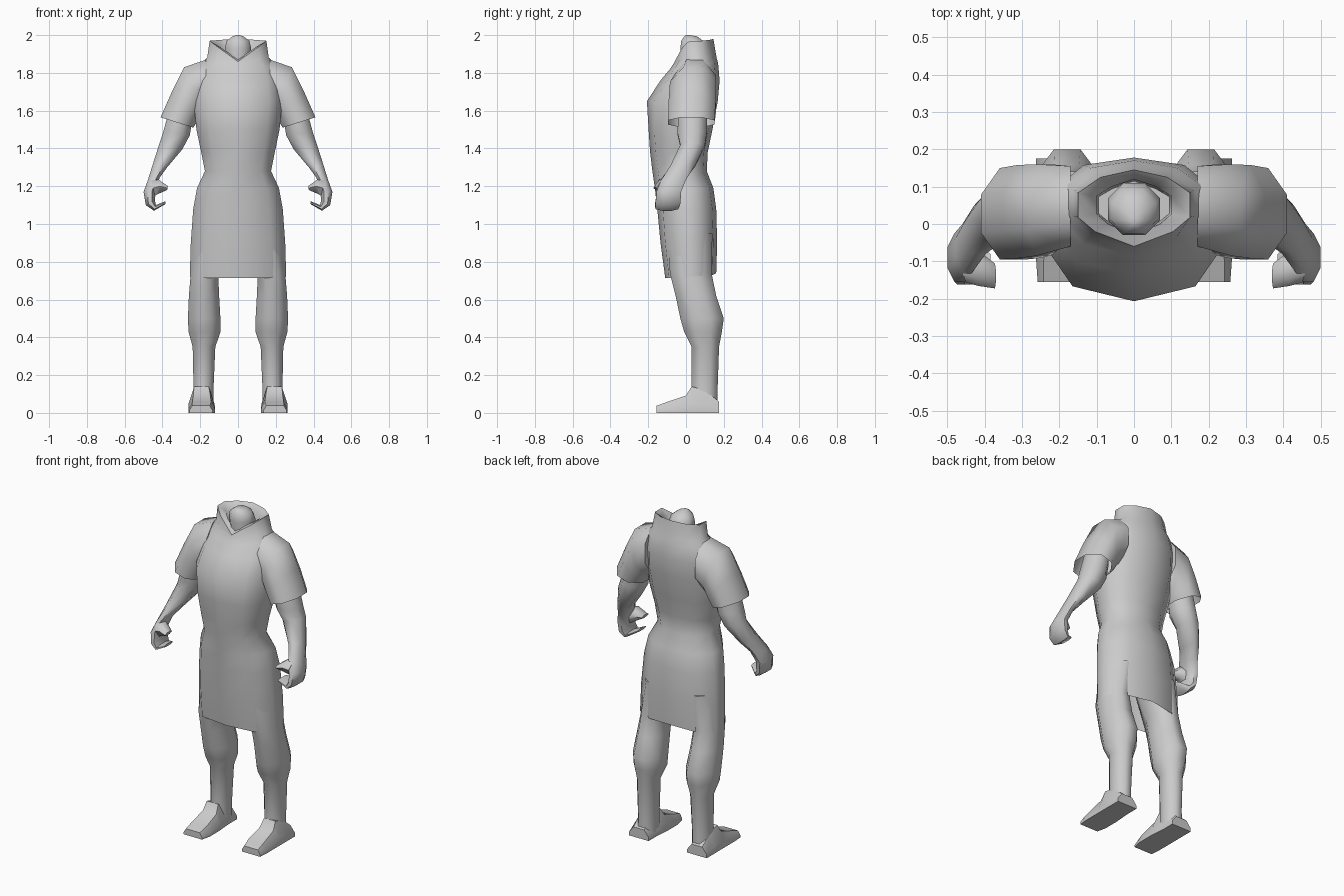
import bpy, bmesh, math

cloth = bpy.data.materials.new("plain grey")
cloth.diffuse_color = (0.6, 0.6, 0.6, 1)


def loft(name, rings, cap_start=True, cap_end=True, mirror=False, angle=60):
    """Skin a list of equal-length point rings."""
    bm = bmesh.new()
    vs = [[bm.verts.new(p) for p in r] for r in rings]
    n = len(rings[0])
    for a, b in zip(vs, vs[1:]):
        for i in range(n):
            j = (i + 1) % n
            bm.faces.new((a[i], a[j], b[j], b[i]))
    if cap_start:
        bm.faces.new(vs[0][::-1])
    if cap_end:
        bm.faces.new(vs[-1])
    bmesh.ops.recalc_face_normals(bm, faces=bm.faces)
    me = bpy.data.meshes.new(name)
    bm.to_mesh(me)
    bm.free()
    ob = bpy.data.objects.new(name, me)
    bpy.context.collection.objects.link(ob)
    me.materials.append(cloth)
    if mirror:
        ob.modifiers.new("mirror", 'MIRROR')
    bpy.ops.object.select_all(action='DESELECT')
    ob.select_set(True)
    bpy.context.view_layer.objects.active = ob
    bpy.ops.object.shade_smooth_by_angle(angle=math.radians(angle))
    return ob


def body_ring(z, w, f, b, corner=0.03):
    """Ten-sided ring, z is one height or six heights from front to back."""
    zs = z if isinstance(z, tuple) else (z,) * 6
    d = b - f
    half = [(0, f), (.7 * w, f + corner), (w, f + .38 * d),
            (w, f + .7 * d), (.6 * w, b - .02), (0, b)]
    right = [(x, y, h) for (x, y), h in zip(half, zs)]
    return right + [(-x, y, h) for x, y, h in right[4:0:-1]]


def limb_ring(xo, zo, xi, zi, yf, yb, n=8):
    """Oval ring between an outer and an inner point, yf to yb deep."""
    cx, cz, cy = (xo + xi) / 2, (zo + zi) / 2, (yf + yb) / 2
    k = 1 / math.cos(math.pi / n)
    ring = []
    for i in range(n):
        t = 2 * math.pi * (i + .5) / n
        c, s = k * math.cos(t), k * math.sin(t)
        ring.append((cx + c * (xo - xi) / 2, cy + s * (yb - yf) / 2,
                     cz + c * (zo - zi) / 2))
    return ring


# tunic with open hem, raised collar and folded-in collar lining
loft("tunic", [
    body_ring((.715, .715, .72, .725, .73, .74), .255, -.11, .16, .02),
    body_ring(.90, .25, -.135, .165, .025),
    body_ring(1.08, .237, -.152, .16),
    body_ring(1.19, .217, -.165, .145),
    body_ring(1.28, .175, -.178, .11),
    body_ring(1.38, .195, -.19, .115),
    body_ring(1.50, .22, -.198, .14),
    body_ring(1.65, .235, -.207, .168, .04),
    body_ring(1.76, .225, -.135, .178, .035),
    body_ring((1.82, 1.83, 1.845, 1.85, 1.85, 1.85), .195, -.085, .17),
    body_ring((1.85, 1.87, 1.88, 1.88, 1.88, 1.88), .163, -.065, .162),
    body_ring((1.86, 1.935, 1.97, 1.97, 1.975, 1.98), .15, -.06, .145, .04),
    body_ring((1.87, 1.92, 1.94, 1.94, 1.95, 1.95), .10, -.03, .12),
    body_ring(1.84, .095, -.025, .115),
], cap_start=False)

# neck stub
loft("neck", [limb_ring(w, z, -w, z, f, b, 8) for z, w, f, b in [
    (1.82, .06, -.02, .10), (1.93, .07, -.03, .11),
    (1.97, .06, -.025, .09), (1.993, .03, -.01, .06), (2.0, .008, .0, .02)]])

# short sleeves, open at the cuff
loft("sleeve", [limb_ring(*r) for r in [
    (.17, 1.87, .17, 1.60, -.06, .155),
    (.285, 1.83, .20, 1.57, -.085, .16),
    (.35, 1.70, .22, 1.535, -.092, .158),
    (.41, 1.565, .237, 1.51, -.095, .15)]], cap_end=False, mirror=True)

# arm running into the palm and curled fingers
loft("arm", [limb_ring(*r) for r in [
    (.36, 1.62, .24, 1.56, -.04, .11),
    (.395, 1.49, .255, 1.47, -.045, .11),
    (.415, 1.43, .295, 1.395, -.03, .10),
    (.45, 1.32, .375, 1.30, -.08, .05),
    (.478, 1.23, .415, 1.245, -.13, .00),
    (.50, 1.17, .435, 1.18, -.155, -.025),
    (.488, 1.10, .44, 1.125, -.162, -.03),
    (.445, 1.07, .435, 1.10, -.162, -.04),
    (.385, 1.105, .385, 1.12, -.165, -.08)]], mirror=True)

# thumb
loft("thumb", [limb_ring(*r, 6) for r in [
    (.46, 1.23, .44, 1.15, -.15, -.06),
    (.42, 1.235, .41, 1.165, -.16, -.08),
    (.37, 1.20, .375, 1.18, -.168, -.11)]], mirror=True)

# legs, from inside the tunic down to the ankle
loft("leg", [limb_ring(xo, z, xi, z, f, b) for z, xo, xi, f, b in [
    (.95, .235, .02, -.10, .14),
    (.74, .25, .105, -.085, .135),
    (.62, .26, .10, -.055, .16),
    (.50, .265, .093, -.03, .20),
    (.43, .262, .092, -.01, .19),
    (.35, .24, .12, .03, .175),
    (.12, .235, .13, .03, .167),
    (.03, .24, .13, .03, .165)]], mirror=True)


def foot_ring(y, xi, xo, top, inset):
    return [(xi, y, 0), (xo, y, 0), (xo, y, top * .35),
            (xo - inset, y, top), (xi + inset, y, top), (xi, y, top * .35)]


# flat wedge feet
loft("foot", [foot_ring(*r) for r in [
    (.175, .13, .262, .06, .03), (.10, .13, .262, .12, .03),
    (.03, .125, .262, .14, .03), (0, .122, .262, .092, .025),
    (-.10, .122, .262, .058, .02), (-.155, .135, .258, .038, .015)]],
    mirror=True, angle=45)
